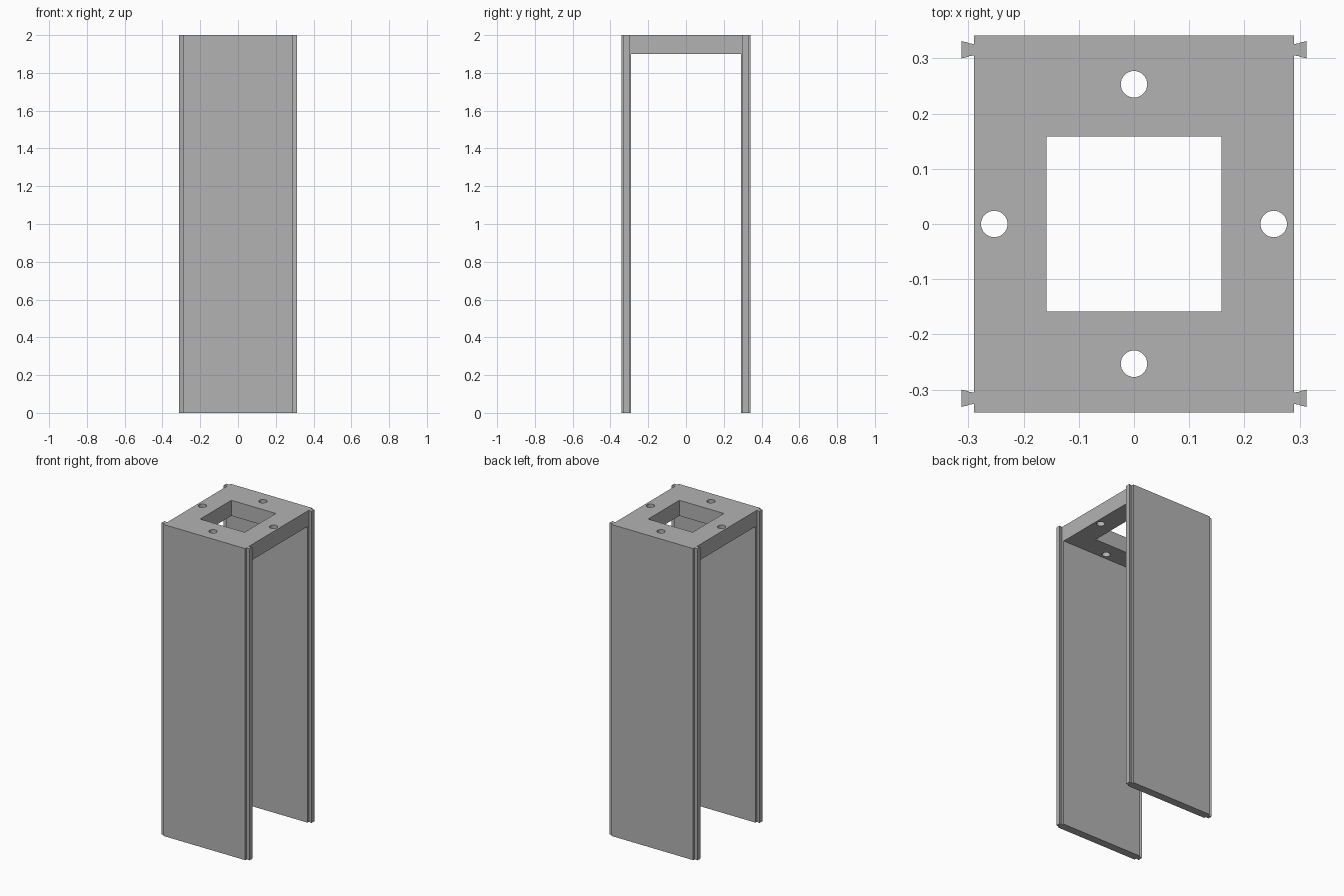
import bpy
import bmesh
from math import cos, sin, tau

HEIGHT = 2.0
HALF_X = 0.29        # half width of plate and side panels
INNER_Y, OUTER_Y = 0.29, 0.341
PLATE_Z = 1.9        # underside of the top plate
HOLE_R, HOLE_POS = 0.024, 0.253
OPENING = 0.158

cube = bpy.data.objects.get("Cube")
if cube:
    bpy.data.objects.remove(cube, do_unlink=True)

grey = bpy.data.materials.new("plain grey")
grey.use_nodes = True
colour = (0.45, 0.45, 0.45, 1)
grey.diffuse_color = colour
grey.node_tree.nodes["Principled BSDF"].inputs["Base Color"].default_value = colour


def prism(name, outline, z0, z1):
    """Extrude a flat outline upwards into a solid."""
    bm = bmesh.new()
    base = bm.faces.new([bm.verts.new((x, y, z0)) for x, y in outline])
    top = bmesh.ops.extrude_face_region(bm, geom=[base])["geom"]
    verts = [v for v in top if isinstance(v, bmesh.types.BMVert)]
    bmesh.ops.translate(bm, verts=verts, vec=(0, 0, z1 - z0))
    bmesh.ops.recalc_face_normals(bm, faces=bm.faces)
    mesh = bpy.data.meshes.new(name)
    bm.to_mesh(mesh)
    bm.free()
    mesh.materials.append(grey)
    obj = bpy.data.objects.new(name, mesh)
    bpy.context.collection.objects.link(obj)
    return obj


def rectangle(hx, hy):
    return [(-hx, -hy), (hx, -hy), (hx, hy), (-hx, hy)]


def circle(cx, cy, r, n=32):
    return [(cx + r * cos(tau * i / n), cy + r * sin(tau * i / n)) for i in range(n)]


def combine(target, tool, operation):
    """Apply a boolean and remove the tool."""
    tool.hide_render = True
    mod = target.modifiers.new("combine", "BOOLEAN")
    mod.operation, mod.object, mod.solver = operation, tool, "EXACT"
    bpy.context.view_layer.objects.active = target
    bpy.ops.object.modifier_apply(modifier=mod.name)
    bpy.data.objects.remove(tool, do_unlink=True)


# Top plate
frame = prism("channel_frame", rectangle(HALF_X, INNER_Y + 0.02), PLATE_Z, HEIGHT)

# Side panels with a flared dovetail tongue along each vertical edge
half = [(HALF_X, INNER_Y), (HALF_X, 0.305), (0.298, 0.304), (0.303, 0.302), (0.312, 0.300),
        (0.312, 0.331), (0.303, 0.329), (0.298, 0.327), (HALF_X, 0.326), (HALF_X, OUTER_Y)]
panel = half + [(-x, y) for x, y in reversed(half)]
for side in (-1, 1):
    wall = prism("side_panel", [(x, side * y) for x, y in panel], 0, HEIGHT)
    combine(frame, wall, "UNION")

# Square opening and four screw holes
cuts = [rectangle(OPENING, OPENING)]
for cx, cy in ((1, 0), (-1, 0), (0, 1), (0, -1)):
    cuts.append(circle(cx * HOLE_POS, cy * HOLE_POS, HOLE_R))
for outline in cuts:
    combine(frame, prism("hole_cutter", outline, PLATE_Z - 0.1, HEIGHT + 0.1), "DIFFERENCE")

# Smooth hole walls, crisp edges elsewhere
bpy.ops.object.select_all(action="DESELECT")
frame.select_set(True)
bpy.context.view_layer.objects.active = frame
bpy.ops.object.shade_smooth_by_angle(angle=0.5)
